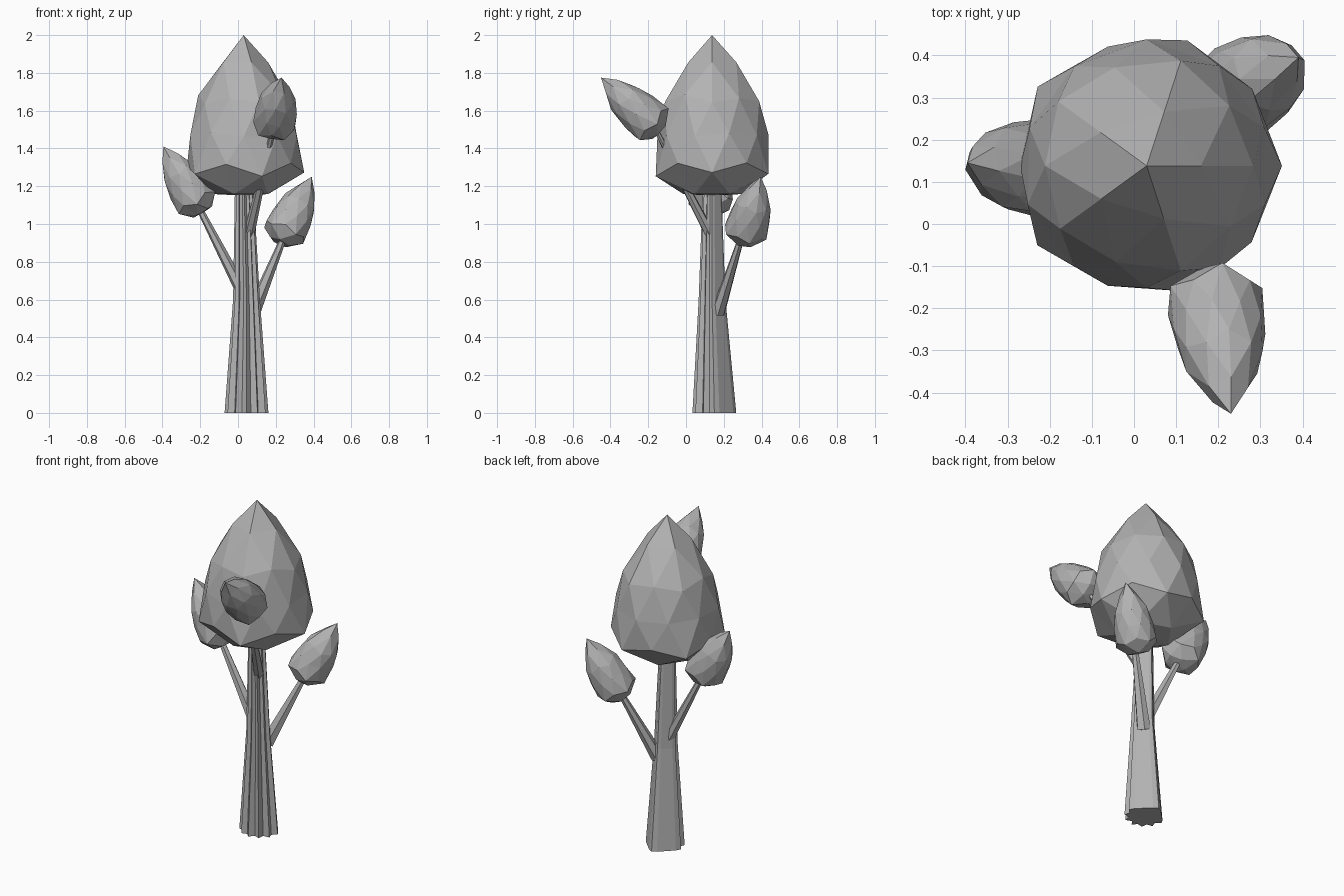
import bpy
import bmesh
import math
import random
from mathutils import Vector

random.seed(4)
cube = bpy.data.objects.get("Cube")
if cube:
    bpy.data.objects.remove(cube, do_unlink=True)

grey = bpy.data.materials.new("plain grey")
grey.use_nodes = True
GREY = (0.45, 0.45, 0.45, 1)
grey.diffuse_color = GREY
grey.node_tree.nodes["Principled BSDF"].inputs["Base Color"].default_value = GREY


def finish(name, bm):
    bmesh.ops.recalc_face_normals(bm, faces=bm.faces)
    mesh = bpy.data.meshes.new(name)
    bm.to_mesh(mesh)
    bm.free()
    mesh.materials.append(grey)
    obj = bpy.data.objects.new(name, mesh)
    bpy.context.collection.objects.link(obj)
    return obj


def loft(name, stations, factors, axis=Vector((0, 0, 1))):
    """Skin rings given as (centre, radius); factors vary the radius by angle."""
    bm = bmesh.new()
    turn = Vector((0, 0, 1)).rotation_difference(axis)
    n = len(factors)
    rings = []
    for centre, radius in stations:
        ring = []
        for i, f in enumerate(factors):
            a = math.tau * i / n
            p = turn @ Vector((math.cos(a), math.sin(a), 0)) * radius * f
            ring.append(bm.verts.new(p + Vector(centre)))
        rings.append(ring)
    for lower, upper in zip(rings, rings[1:]):
        for i in range(n):
            j = (i + 1) % n
            bm.faces.new((lower[i], lower[j], upper[j], upper[i]))
    bm.faces.new(rings[0][::-1])
    bm.faces.new(rings[-1])
    return finish(name, bm)


# Teardrop outline: sphere height, fraction along the axis, fraction of radius
TEARDROP = [(-1, 0, 0), (-0.85, 0.01, 0.52), (-0.53, 0.13, 1.02), (-0.44, 0.2, 0.98),
            (0, 0.38, 0.96), (0.5, 0.6, 0.82), (0.85, 0.83, 0.43), (1, 1, 0)]


def teardrop(u):
    for (a, t0, r0), (b, t1, r1) in zip(TEARDROP, TEARDROP[1:]):
        if u <= b:
            k = max(0, (u - a) / (b - a))
            return t0 + (t1 - t0) * k, r0 + (r1 - r0) * k
    return 1, 0


def crown(name, base, tip, radius, spin):
    base, tip = Vector(base), Vector(tip)
    axis = tip - base
    turn = Vector((0, 0, 1)).rotation_difference(axis)
    bm = bmesh.new()
    bmesh.ops.create_icosphere(bm, subdivisions=2, radius=1)
    for v in bm.verts:
        u = v.co.z
        t, r = teardrop(u)
        a = math.atan2(v.co.y, v.co.x) + spin
        r *= radius * random.uniform(0.98, 1.03)
        if abs(u) < 0.7:
            t += random.uniform(-0.015, 0.015)
        v.co = base + turn @ Vector((r * math.cos(a), r * math.sin(a), t * axis.length))
    return finish(name, bm)


def branch(name, start, end, thick, thin):
    start, end = Vector(start), Vector(end)
    loft(name, [(start, thick), (end, thin)], [1, 0.85] * 3, end - start)


# Trunk: uneven grooves on the front, two broad flats on the back
sides = 24
flutes = []
for i in range(sides):
    a = math.tau * i / sides
    if math.sin(a) < -0.01:
        flutes.append(random.uniform(0.75, 0.9) if i % 2 else 1)
    else:
        flutes.append(min(1, 0.78 / math.cos(a % (math.pi / 2) - math.pi / 4)))
loft("trunk", [((0.045, 0.15, 0), 0.116), ((0.045, 0.138, 0.6), 0.071),
               ((0.032, 0.138, 1.22), 0.048)], flutes)

# Main crown
crown("main_crown", (0.03, 0.138, 1.15), (0.03, 0.138, 2.0), 0.307, 0)

# Branches, each carrying a small crown
branch("front_branch", (0.05, 0.14, 0.92), (0.185, -0.16, 1.5), 0.032, 0.014)
branch("right_branch", (0.01, 0.14, 0.66), (-0.22, 0.135, 1.11), 0.036, 0.017)
branch("left_branch", (0.075, 0.17, 0.53), (0.25, 0.3, 0.95), 0.042, 0.017)
crown("front_crown", (0.185, -0.135, 1.49), (0.23, -0.45, 1.775), 0.115, 0.2)
crown("right_crown", (-0.185, 0.13, 1.06), (-0.395, 0.145, 1.41), 0.114, 0.9)
crown("left_crown", (0.22, 0.3, 0.9), (0.39, 0.395, 1.25), 0.115, 1.5)
